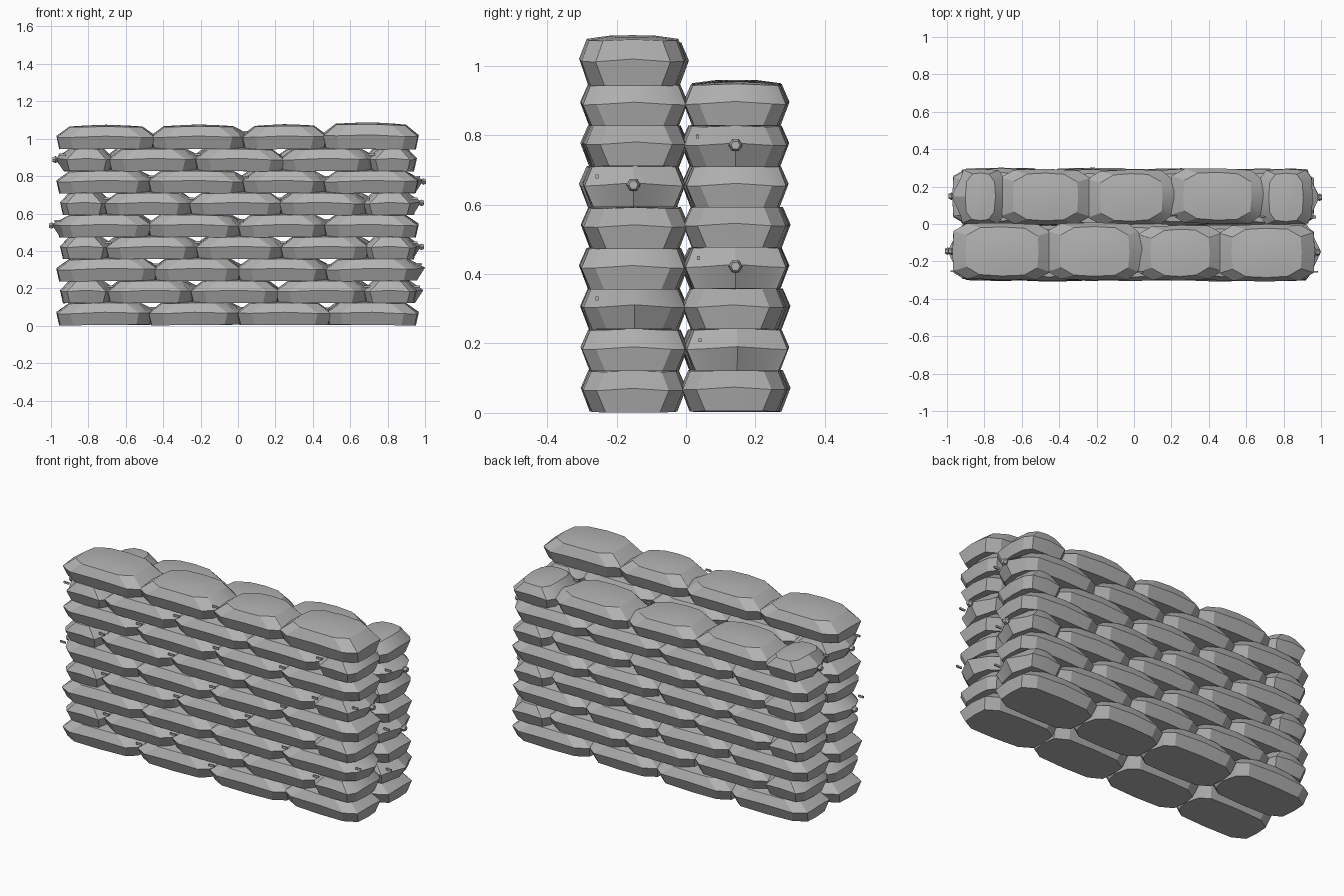
import bpy, bmesh, math, random
from mathutils import Matrix, Vector

if "Cube" in bpy.data.objects:
    bpy.data.objects.remove(bpy.data.objects["Cube"])

random.seed(7)
mat = bpy.data.materials.new("sandbag_grey")
mat.diffuse_color = (0.45, 0.45, 0.45, 1)
mat.use_nodes = True
mat.node_tree.nodes["Principled BSDF"].inputs["Base Color"].default_value = mat.diffuse_color


def outline(hx, hy, cx, cy, bulge):
    """Rectangle with cut corners and slightly bulged mid sides."""
    q = [(hx + bulge, 0), (hx, hy - cy), (hx - cx, hy), (0, hy + bulge)]
    pts = q + [(-x, y) for x, y in reversed(q[:3])]
    return pts + [(x, -y) for x, y in reversed(pts[1:-1])]


def add_tie(bm, x, side, z):
    """Gathered knot with a flared end, pointing outwards along x."""
    loops = []
    for off, r in ((-0.03, 0.02), (0.0, 0.011), (0.012, 0.02), (0.028, 0.013)):
        loops.append([bm.verts.new((x + side * off, r * math.cos(a), z + r * math.sin(a)))
                      for a in [i * math.tau / 6 for i in range(6)]])
    skin(bm, loops)
    bm.faces.new(loops[-1])


def add_tag(bm, x, y, z):
    m = Matrix.Translation((x, y, z)) @ Matrix.Diagonal((0.035, 0.008, 0.011, 1))
    bmesh.ops.create_cube(bm, size=1, matrix=m)


def skin(bm, loops):
    for a, b in zip(loops, loops[1:]):
        n = len(a)
        for i in range(n):
            j = (i + 1) % n
            bm.faces.new((a[i], a[j], b[j], b[i]))


def bag(name, x0, x1, cy, z0, h, hy=0.148, tied=(), wedge=()):
    bm = bmesh.new()
    hx = (x1 - x0) / 2
    small = hx < 0.2
    cut = 0.03 if small else 0.07
    # rings: inset x, inset y, height at bag ends, height at bag middle
    rings = [(0.015, 0.026, 0.0, 0.0), (0.0, 0.0, 0.46, 0.56),
             (0.05 if small else 0.07, 0.022, 0.80, 0.95)]
    loops = []
    for k, (ix, iy, ze, zm) in enumerate(rings):
        loop = []
        for x, y in outline(hx - ix, hy - iy, cut, 0.04, 0.006):
            t = min(1, abs(x) / hx)
            z = ze + (zm - ze) * (1 - t * t)
            z += (0.11 if k else 0) * (1 - (y / hy) ** 2) * (1 if k == 2 or t > .8 else 0)
            side = 1 if x > 0 else -1
            if t > 0.85 and (side in tied or side in wedge):
                # gathered end: middle pushed out, the rest drawn in
                if abs(y) < 0.01:
                    x += side * (0.025 if k == 1 else -0.005)
                else:
                    x -= side * 0.02
            loop.append(bm.verts.new((x, y, z * h)))
        loops.append(loop)
    # soft crown
    inner = [bm.verts.new((v.co.x * .55, v.co.y * .5, h * (1.04 - 0.03 * abs(v.co.x) / hx)))
             for v in loops[2]]
    loops.append(inner)
    skin(bm, loops)
    top = bm.verts.new((0, 0, h * 1.05))
    for i in range(len(inner)):
        bm.faces.new((inner[i], inner[(i + 1) % len(inner)], top))
    bm.faces.new(list(reversed(loops[0])))
    for s in tied:
        add_tie(bm, s * (hx + 0.018), s, h * 0.52)
    for s in set(tied) | set(wedge):
        add_tag(bm, s * (hx - 0.005), -hy * 0.74, h * 0.72)
    bmesh.ops.recalc_face_normals(bm, faces=bm.faces)
    # small natural tilt
    tilt = Matrix.Rotation(random.uniform(-0.012, 0.012), 4, 'Y') @ \
        Matrix.Rotation(random.uniform(-0.02, 0.02), 4, 'Z')
    bm.transform(Matrix.Translation(((x0 + x1) / 2, cy, z0)) @ tilt)
    me = bpy.data.meshes.new(name)
    bm.to_mesh(me)
    bm.free()
    me.materials.append(mat)
    ob = bpy.data.objects.new(name, me)
    bpy.context.collection.objects.link(ob)
    bpy.context.view_layer.objects.active = ob
    ob.select_set(True)
    bpy.ops.object.shade_smooth_by_angle(angle=math.radians(25))
    ob.select_set(False)


FULL = [-0.965, -0.46, 0.02, 0.48, 0.96]
HALF = [-0.945, -0.70, -0.235, 0.225, 0.70, 0.95]

# outer ends that show a knot or a gathered wedge: (wall, course) -> side
KNOT = {("front", 5): -1, ("front", 8): -1, ("front", 6): 1,
        ("back", 4): 1, ("back", 7): 1, ("back", 8): -1}
WEDGE = {("front", 3): 1, ("back", 2): 1}


def wall(name, cy, courses):
    for c in range(1, courses + 1):
        edges = FULL if c % 2 else HALF
        z0 = 0.004 + (c - 1) * 0.1175
        n = len(edges) - 1
        shift = [0] + [random.uniform(-0.02, 0.02) for _ in range(n - 1)] + [0]
        for i in range(n):
            x0 = edges[i] + shift[i] - (0.008 if i else 0)
            x1 = edges[i + 1] + shift[i + 1] + (0.008 if i < n - 1 else 0)
            h = 0.122 if c < courses else random.uniform(0.118, 0.128)
            if c == courses and i == n - 1 and name == "front":
                h = 0.137
            tied, wedge = [], []
            s = KNOT.get((name, c))
            if (s == -1 and i == 0) or (s == 1 and i == n - 1):
                tied.append(s)
            elif i < n - 1 and random.random() < 0.6:
                tied.append(1)
            if WEDGE.get((name, c)) == 1 and i == n - 1:
                wedge.append(1)
                x1 += 0.01
            bag(f"{name}_sandbag_{c}_{i + 1}", x0, x1, cy + random.uniform(-0.006, 0.006),
                z0, h, 0.145 + random.uniform(-0.004, 0.004), tied, wedge)


# taller front stack and lower back stack
wall("front", -0.15, 9)
wall("back", 0.143, 8)
